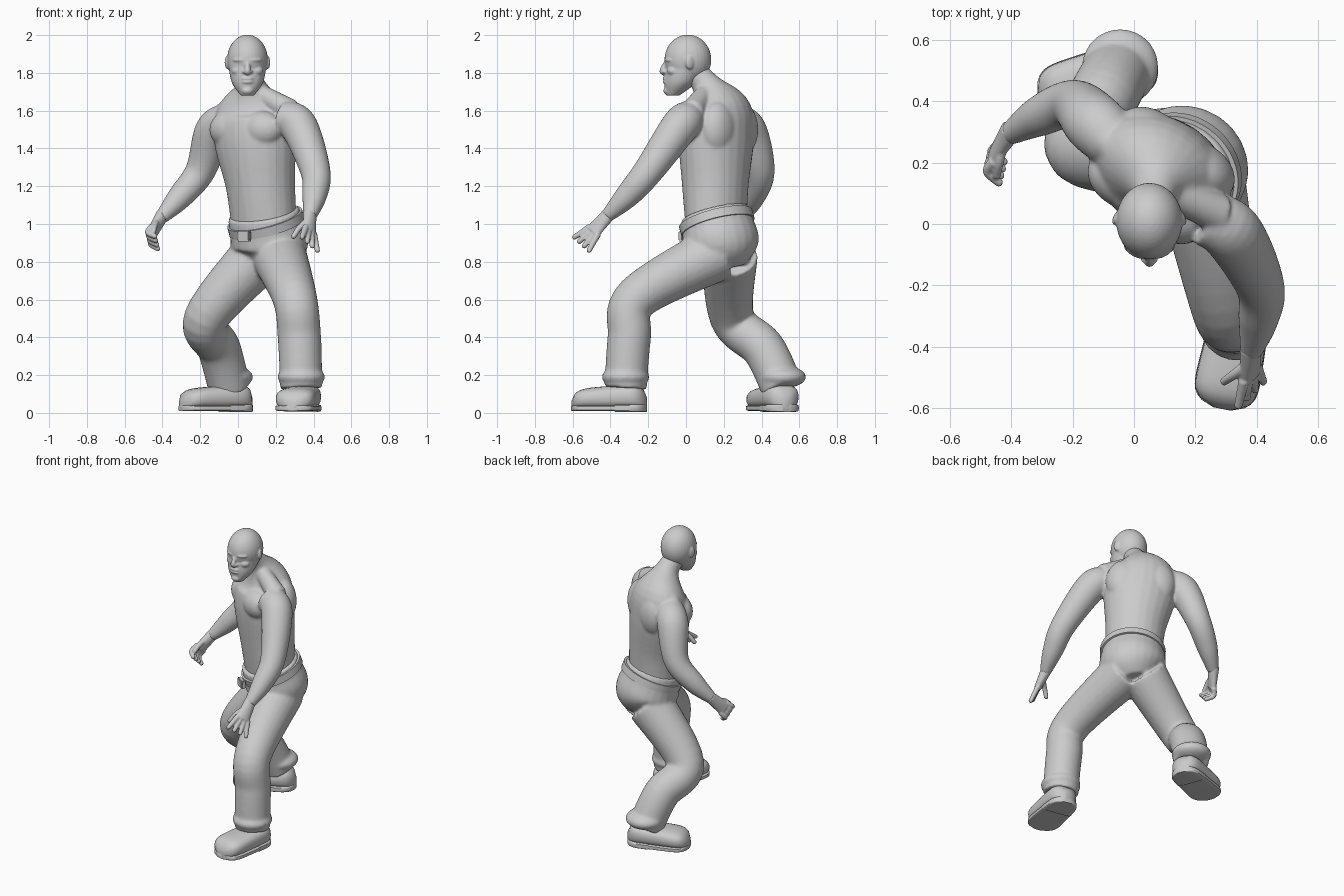
import bpy, bmesh, math
from mathutils import Vector, Matrix

if "Cube" in bpy.data.objects:
    bpy.data.objects.remove(bpy.data.objects["Cube"], do_unlink=True)

grey = bpy.data.materials.new("plain_grey")
grey.use_nodes = True
colour = (0.6, 0.6, 0.6, 1)
grey.diffuse_color = colour
for node in grey.node_tree.nodes:
    if node.type == "BSDF_PRINCIPLED":
        node.inputs["Base Color"].default_value = colour

# The body is turned: LEFT runs to its own left, BACK to its back
UP = Vector((0, 0, 1))
LEFT = Vector((0.83, -0.56, 0)).normalized()
BACK = UP.cross(LEFT)
TURN = math.atan2(LEFT.y, LEFT.x)


def blend(before, start, end, after, t):
    """Smooth curve through the given rows of numbers."""
    return [b + t / 2 * (c - a + t * (2 * a - 5 * b + 4 * c - d + t * (3 * b - a - 3 * c + d)))
            for a, b, c, d in zip(before, start, end, after)]


def smooth_path(rows, steps):
    last = len(rows) - 1
    path = []
    for i in range(last):
        near = [rows[min(max(i + k, 0), last)] for k in (-1, 0, 1, 2)]
        path += [blend(*near, k / steps) for k in range(steps)]
    return path + [rows[last]]


def loft(bm, rows, side=LEFT, axis=None, power=1, sides=24, steps=6):
    """Closed skin over rows of x, y, z, half width, half depth."""
    path = smooth_path(rows, steps)
    centres = [Vector(row[:3]) for row in path]
    rings = []
    for i, row in enumerate(path):
        ahead = centres[min(i + 1, len(path) - 1)]
        tangent = (axis or ahead - centres[max(i - 1, 0)]).normalized()
        across = (side - tangent * side.dot(tangent)).normalized()
        deep = tangent.cross(across)
        ring = []
        for k in range(sides):
            co, si = math.cos(math.tau * k / sides), math.sin(math.tau * k / sides)
            ring.append(bm.verts.new(
                centres[i] + across * row[3] * math.copysign(abs(co) ** power, co)
                + deep * row[4] * math.copysign(abs(si) ** power, si)))
        rings.append(ring)
    for low, high in zip(rings, rings[1:]):
        for k in range(sides):
            bm.faces.new((low[k], low[k - 1], high[k - 1], high[k]))
    bm.faces.new(rings[0])
    bm.faces.new(rings[-1][::-1])


def limb(bm, joints, radii, side=LEFT, sides=24):
    """Round tube through the joints."""
    loft(bm, [(*joint, r, r) for joint, r in zip(joints, radii)], side, sides=sides, steps=8)


def ball(bm, place, size, turn=0):
    m = Matrix.Translation(place) @ Matrix.Rotation(turn, 4, "Z") @ Matrix.Diagonal((*size, 1))
    bmesh.ops.create_uvsphere(bm, u_segments=32, v_segments=20, radius=1, matrix=m)


def finish(bm, name, voxel=None, softness=8):
    bmesh.ops.recalc_face_normals(bm, faces=bm.faces)
    mesh = bpy.data.meshes.new(name)
    bm.to_mesh(mesh)
    bm.free()
    mesh.materials.append(grey)
    for polygon in mesh.polygons:
        polygon.use_smooth = True
    obj = bpy.data.objects.new(name, mesh)
    bpy.context.scene.collection.objects.link(obj)
    if voxel:
        # Fuse the overlapping volumes into one soft surface
        fuse = obj.modifiers.new("fuse", "REMESH")
        fuse.mode, fuse.voxel_size, fuse.use_smooth_shade = "VOXEL", voxel, True
        soften = obj.modifiers.new("soften", "SMOOTH")
        soften.factor, soften.iterations = 0.5, softness
    else:
        mesh.set_sharp_from_angle(angle=math.radians(40))


def hand(name, wrist, forward, outward, hand_sign, curl, thumb_in, spread):
    """Palm, four fingers and thumb; outward points away from the thumb."""
    bm = bmesh.new()
    wrist, forward, outward = Vector(wrist), Vector(forward).normalized(), Vector(outward)
    outward = (outward - forward * outward.dot(forward)).normalized()
    inward = forward.cross(outward) * hand_sign
    palm = wrist + forward * 0.11
    loft(bm, [(*(wrist - forward * 0.03), 0.036, 0.036), (*wrist.lerp(palm, 0.4), 0.042, 0.029),
              (*palm, 0.048, 0.022)], side=outward)
    digits = []
    for k in (-1.5, -0.5, 0.5, 1.5):
        base = palm + outward * 0.024 * k - forward * 0.01
        middle = base + forward * 0.05 + outward * spread * k
        tip = middle + forward * (0.045 - curl / 2) + outward * spread * k + inward * curl
        digits.append((base, middle, tip))
    root = wrist + forward * 0.04 - outward * 0.015
    tip = wrist + forward * 0.14 - outward * 0.05 + inward * thumb_in
    digits.append((root, root.lerp(tip, 0.5) - outward * 0.01, tip))
    for joints in digits:
        limb(bm, joints, (0.018, 0.016, 0.014), side=outward, sides=12)
        ball(bm, joints[-1], [0.014] * 3)
    finish(bm, name, 0.005, 3)


# Torso and neck
bm = bmesh.new()
loft(bm, [(0.14, 0.16, 0.95, 0.18, 0.15), (0.12, 0.155, 1.2, 0.19, 0.17),
          (0.09, 0.16, 1.45, 0.23, 0.185), (0.08, 0.17, 1.6, 0.21, 0.16),
          (0.07, 0.11, 1.73, 0.08, 0.08), (0.05, 0.04, 1.81, 0.07, 0.065)])
chest = Vector((0.09, 0.16, 1.5))
for s in (-1, 1):
    ball(bm, chest + LEFT * s * 0.1 - BACK * 0.085, (0.12, 0.09, 0.1), TURN)   # breast muscle
    ball(bm, chest + LEFT * s * 0.1 + BACK * 0.08, (0.12, 0.09, 0.15), TURN)   # shoulder blade
    neck_side = Vector((0.07, 0.12, 1.72))
    shoulder_top = chest + LEFT * s * 0.23 + UP * (0.075 + 0.02 * s)
    limb(bm, (neck_side, neck_side.lerp(shoulder_top, 0.5), shoulder_top),
         (0.045, 0.055, 0.065), side=BACK)

# Arms and hands
left_wrist, right_wrist = (0.38, -0.42, 1.04), (-0.41, 0.29, 1.03)
arm_radii = (0.09, 0.1, 0.08, 0.066, 0.036)
limb(bm, [(0.23, 0.02, 1.56), (0.32, -0.03, 1.52), (0.41, -0.2, 1.28),
          (0.405, -0.31, 1.15), left_wrist], arm_radii)
limb(bm, [(-0.06, 0.26, 1.55), (-0.13, 0.33, 1.49), (-0.2, 0.39, 1.28),
          (-0.31, 0.35, 1.14), right_wrist], arm_radii)
finish(bm, "torso_and_arms", 0.007, 20)
hand("left_hand", left_wrist, (0, -1, -1.1), (0.6, 0.6, -0.5), -1,
     curl=0, thumb_in=0.07, spread=0.01)
hand("right_hand", right_wrist, (-0.4, -0.6, -0.7), (0.1, 0.6, -0.8), 1,
     curl=0.05, thumb_in=0.03, spread=0.004)

# Head
bm = bmesh.new()
face = Vector((0.05, -0.1, 1.8))
ball(bm, face + Vector((0, 0.11, 0.07)), (0.108, 0.124, 0.132))
loft(bm, [(0.05, -0.07, 1.68, 0.035, 0.035), (0.05, -0.03, 1.75, 0.083, 0.085),
          (0.05, 0, 1.85, 0.1, 0.109)], axis=UP)
for s in (-1, 1):
    for x, y, z, size in (
            (0.106, 0.12, 0.055, (0.012, 0.025, 0.036)),    # ear
            (0.04, 0.008, 0.068, (0.04, 0.018, 0.012)),     # brow
            (0.05, 0.03, 0.01, (0.035, 0.03, 0.025)),       # cheekbone
            (0.04, 0.014, 0.042, (0.02, 0.014, 0.01)),      # eye
            (0.015, -0.014, 0.006, (0.013, 0.014, 0.01))):  # nostril
        ball(bm, face + Vector((s * x, y, z)), size, s * 0.4)
limb(bm, [face + Vector((0, y, z)) for y, z in ((-0.003, 0.06), (-0.024, 0.01), (-0.01, 0))],
     (0.012, 0.017, 0.012), sides=12)
for drop in (0.03, 0.048):
    ball(bm, face - Vector((0, 0.006, drop)), (0.032, 0.017, 0.011))           # lip
ball(bm, face - UP * 0.095, (0.03, 0.02, 0.02))                                # chin
finish(bm, "head", 0.005, 6)

# Trousers: hips, bent front leg and trailing back leg
bm = bmesh.new()
loft(bm, [(0.135, 0.15, 1.06, 0.195, 0.178), (0.15, 0.17, 0.98, 0.202, 0.19),
          (0.17, 0.19, 0.88, 0.205, 0.195), (0.16, 0.2, 0.78, 0.12, 0.12)])
for joints in (
        [(0.21, 0.17, 0.85), (0.3, -0.26, 0.61), (0.325, -0.3, 0.4), (0.335, -0.32, 0.13)],
        [(0.11, 0.23, 0.83), (-0.17, 0.245, 0.5), (-0.1, 0.41, 0.34), (-0.045, 0.51, 0.13)]):
    limb(bm, joints, (0.15, 0.118, 0.115, 0.112), side=Vector((1, 0, 0)))
    # Gathered cloth above the shoe
    ball(bm, Vector(joints[-1]) + UP * 0.06, (0.126, 0.126, 0.06))
finish(bm, "trousers", 0.009, 12)

# Tilted belt with buckle
waist, slope = Vector((0.147, 0.163, 1.007)), Vector((-0.012, -0.012, 0.045))
belt_width, belt_depth = 0.208, 0.196
bm = bmesh.new()
loft(bm, [(*(waist + slope * k), belt_width, belt_depth) for k in (-0.5, 0.5)], sides=48, steps=1)
finish(bm, "belt")

bm = bmesh.new()
out = -BACK * belt_depth * 1.05
place = waist + out + UP * (out.x + out.y) / 4
m = Matrix.Translation(place) @ Matrix.Rotation(TURN, 4, "Z") @ Matrix.Diagonal((0.08, 0.03, 0.055, 1))
bmesh.ops.create_cube(bm, size=1, matrix=m)
bmesh.ops.bevel(bm, geom=bm.edges[:], offset=0.006, segments=2, affect="EDGES")
finish(bm, "buckle")


# Shoes: one outline rule shared by the upper, the heel and the sole
def shoe(name, heel, forward):
    heel, forward, length = Vector(heel), Vector(forward).normalized(), 0.4

    def part(part_name, start, end, low, grow, power, height=None):
        rows = []
        for k in range(17):
            t = start + (end - start) * k / 16
            rounding = math.sqrt(1 - min(abs(2 * t - 1), 0.99) ** 6)
            high = height or (0.16 - 0.035 * t) * (0.4 + 0.6 * rounding)
            place = heel + forward * length * t + UP * (low + high) / 2
            rows.append((*place, (0.09 + 0.02 * t) * rounding + grow, (high - low) / 2))
        bm = bmesh.new()
        loft(bm, rows, side=forward.cross(UP), axis=forward, power=power, steps=1)
        finish(bm, part_name)

    part(name, 0, 1, 0.02, 0, 0.75)
    part(name + "_heel", 0, 0.38, 0.005, 0.002, 0.3, 0.045)
    part(name + "_sole", 0.36, 1, 0.01, 0.002, 0.3, 0.04)


shoe("left_shoe", (0.365, -0.21, 0), (-0.2, -1, 0))
shoe("right_shoe", (0.07, 0.535, 0), (-1, -0.38, 0))
